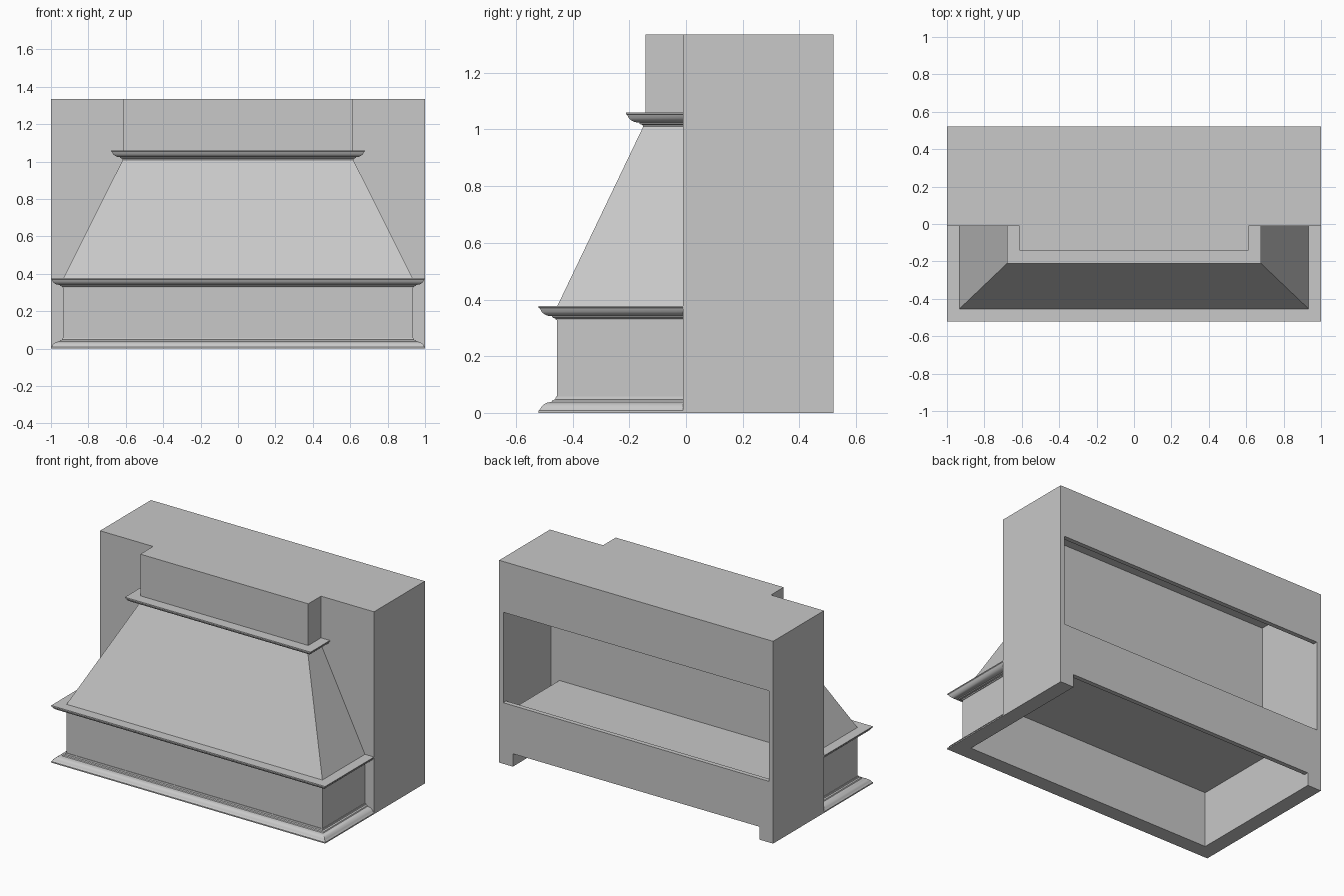
import bpy, bmesh, math

if "Cube" in bpy.data.objects:
    bpy.data.objects.remove(bpy.data.objects["Cube"])

paint = bpy.data.materials.new("warm_grey")
paint.diffuse_color = (0.58, 0.58, 0.58, 1)
paint.use_nodes = True
paint.node_tree.nodes["Principled BSDF"].inputs["Base Color"].default_value = paint.diffuse_color


def make(name, verts, faces, smooth=False):
    mesh = bpy.data.meshes.new(name)
    mesh.from_pydata(verts, [], faces)
    bm = bmesh.new()
    bm.from_mesh(mesh)
    bmesh.ops.recalc_face_normals(bm, faces=bm.faces)
    bm.to_mesh(mesh)
    bm.free()
    mesh.materials.append(paint)
    obj = bpy.data.objects.new(name, mesh)
    bpy.context.collection.objects.link(obj)
    if smooth:
        bpy.ops.object.select_all(action='DESELECT')
        obj.select_set(True)
        bpy.context.view_layer.objects.active = obj
        bpy.ops.object.shade_smooth_by_angle(angle=math.radians(30))
    return obj


def loft(name, rings, smooth=False):
    """Skin equal-length rings and cap both ends."""
    n = len(rings[0])
    verts = [v for r in rings for v in r]
    faces = [(k * n + i, k * n + (i + 1) % n, (k + 1) * n + (i + 1) % n, (k + 1) * n + i)
             for k in range(len(rings) - 1) for i in range(n)]
    faces += [tuple(range(n)), tuple(range(len(verts) - n, len(verts)))]
    return make(name, verts, faces, smooth)


def rect(x, y0, y1, z):
    return [(-x, y0, z), (x, y0, z), (x, y1, z), (-x, y1, z)]


def box(name, x0, x1, y0, y1, z0, z1):
    ring = lambda z: [(x0, y0, z), (x1, y0, z), (x1, y1, z), (x0, y1, z)]
    return loft(name, [ring(z0), ring(z1)])


def moulding(name, x, y, z, profile):
    """Sweep an (offset, height) profile round three sides with mitred corners."""
    ring = lambda sx, front: [(sx * (x + o), -(y + o) if front else FRONT, z + h)
                              for o, h in profile]
    return loft(name, [ring(-1, 0), ring(-1, 1), ring(1, 1), ring(1, 0)], True)


FRONT, BACK, TOP, T = -0.01, 0.52, 1.335, 0.03   # cabinet planes, panel thickness
SHELF, LIP = 0.375, 0.085                        # shelf top, back board underside
OPEN0, OPEN1 = 0.403, 1.0                        # back opening heights

# Cabinet shell
box("cabinet_top", -0.97, 0.97, FRONT, BACK, TOP - 0.02, TOP)
box("cabinet_front", -0.97, 0.97, FRONT, FRONT + T, SHELF, TOP - 0.02)
box("back_rail_upper", -0.97, 0.97, BACK - T, BACK, OPEN1, TOP - 0.02)
box("back_rail_lower", -0.97, 0.97, BACK - T, BACK, LIP, OPEN0)
for s, side in ((-1, "left"), (1, "right")):
    def side_box(name, a, b, *rest):
        box(side + "_" + name, min(s * a, s * b), max(s * a, s * b), *rest)
    side_box("cabinet_side", 0.97, 1.0, FRONT, BACK, 0, TOP)
    side_box("front_stile", 0.9, 0.97, FRONT, FRONT + T, 0, SHELF)
    side_box("back_foot", 0.9, 0.97, BACK - T, BACK, 0, LIP)
    side_box("inner_wall", 0.9, 0.91, FRONT + T, BACK - T, 0, SHELF)
    side_box("bottom_strip", 0.91, 0.97, FRONT + T, BACK - T, 0, 0.01)
    side_box("apron_side", 0.9, 0.935, -0.42, FRONT, 0, SHELF)

# Apron front and the shelf closing the hood from below
box("apron_front", -0.935, 0.935, -0.455, -0.42, 0, SHELF)
box("shelf", -0.9, 0.9, -0.42, BACK - T, SHELF - 0.01, SHELF)

# Tapered hood and chimney
loft("hood", [rect(0.935, -0.455, FRONT, SHELF), rect(0.615, -0.15, FRONT, 1.012)])
box("chimney", -0.613, 0.613, -0.143, FRONT, 1.0, TOP)

# Mouldings: crown profile, and a flared one for the base
crown = [(-0.01, 0), (0.004, 0), (0.006, 0.006), (0.016, 0.009), (0.018, 0.014),
         (0.034, 0.016), (0.046, 0.022), (0.055, 0.03), (0.06, 0.041),
         (0.065, 0.044), (0.065, 0.05), (-0.01, 0.05)]
base = [(0, 0), (0.065, 0), (0.065, 0.008), (0.06, 0.012), (0.056, 0.021),
        (0.047, 0.03), (0.035, 0.036), (0.019, 0.039), (0.016, 0.045),
        (0.006, 0.048), (0.004, 0.057), (0, 0.057)]
moulding("base_moulding", 0.935, 0.455, 0, base)
moulding("middle_moulding", 0.935, 0.455, 0.327, crown)
moulding("top_moulding", 0.613, 0.147, 1.01, crown)
